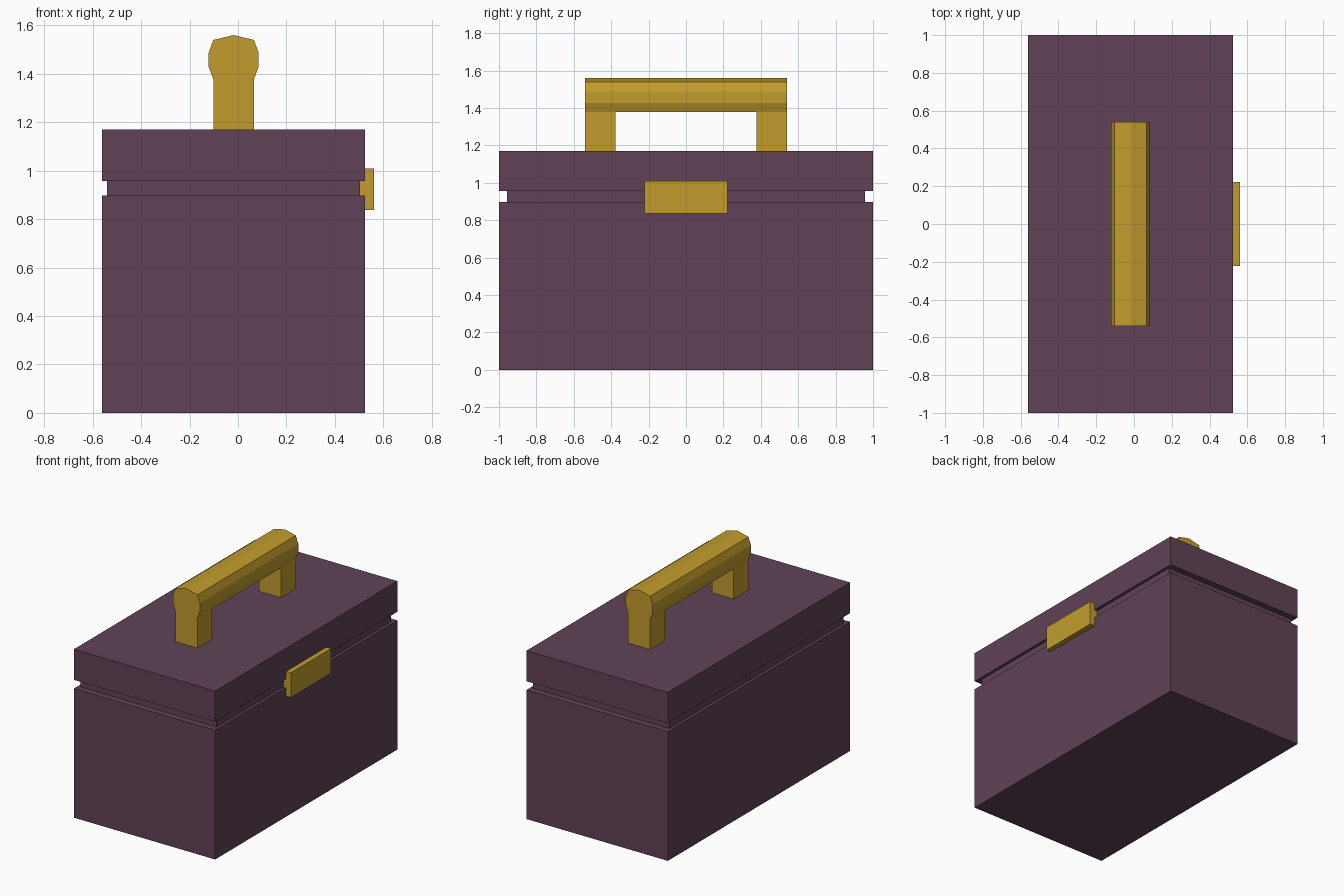
import bpy
import bmesh

if "Cube" in bpy.data.objects:
    bpy.data.objects.remove(bpy.data.objects["Cube"])

CX = -0.018  # centre of the box; the latch sticks out on +x


def material(name, rgb):
    m = bpy.data.materials.new(name)
    m.diffuse_color = (*rgb, 1.0)
    m.use_nodes = True
    m.node_tree.nodes["Principled BSDF"].inputs["Base Color"].default_value = m.diffuse_color
    return m


PURPLE = material("dark plum", (0.119, 0.0545, 0.0953))
GOLD = material("brass gold", (0.54, 0.335, 0.026))


def prism(name, profile, y0, y1, mat):
    """Extrude an (x, z) outline along y with flat faces."""
    bm = bmesh.new()
    face = bm.faces.new([bm.verts.new((x, y0, z)) for x, z in profile])
    ext = bmesh.ops.extrude_face_region(bm, geom=[face])
    verts = [g for g in ext["geom"] if isinstance(g, bmesh.types.BMVert)]
    bmesh.ops.translate(bm, vec=(0, y1 - y0, 0), verts=verts)
    bmesh.ops.recalc_face_normals(bm, faces=bm.faces[:])
    mesh = bpy.data.meshes.new(name)
    bm.to_mesh(mesh)
    bm.free()
    mesh.materials.append(mat)
    ob = bpy.data.objects.new(name, mesh)
    bpy.context.collection.objects.link(ob)
    return ob


def box(name, x0, x1, y0, y1, z0, z1, mat):
    return prism(name, [(x0, z0), (x1, z0), (x1, z1), (x0, z1)], y0, y1, mat)


# Case: lower body, recessed seam and lid
box("case_body", CX - 0.543, CX + 0.543, -1, 1, 0, 0.897, PURPLE)
box("seam", CX - 0.522, CX + 0.522, -0.957, 0.957, 0.897, 0.957, PURPLE)
box("lid", CX - 0.543, CX + 0.543, -1, 1, 0.957, 1.17, PURPLE)

# Latch: T-shaped, its tongue fills the seam
latch = [(0.525, 0.837), (0.561, 0.837), (0.561, 1.009), (0.525, 1.009),
         (0.525, 0.957), (0.504, 0.957), (0.504, 0.897), (0.525, 0.897)]
prism("latch", latch, -0.222, 0.222, GOLD)

# Handle: two posts and a faceted grip
for side, y0 in (("front", -0.54), ("back", 0.377)):
    box(side + "_handle_post", CX - 0.084, CX + 0.084, y0, y0 + 0.163, 1.17, 1.378, GOLD)
half = [(0.084, 1.378), (0.103, 1.428), (0.103, 1.488), (0.084, 1.54)]
grip = ([(CX + x, z) for x, z in half] + [(CX, 1.56)]
        + [(CX - x, z) for x, z in reversed(half)])
prism("handle_grip", grip, -0.54, 0.54, GOLD)
